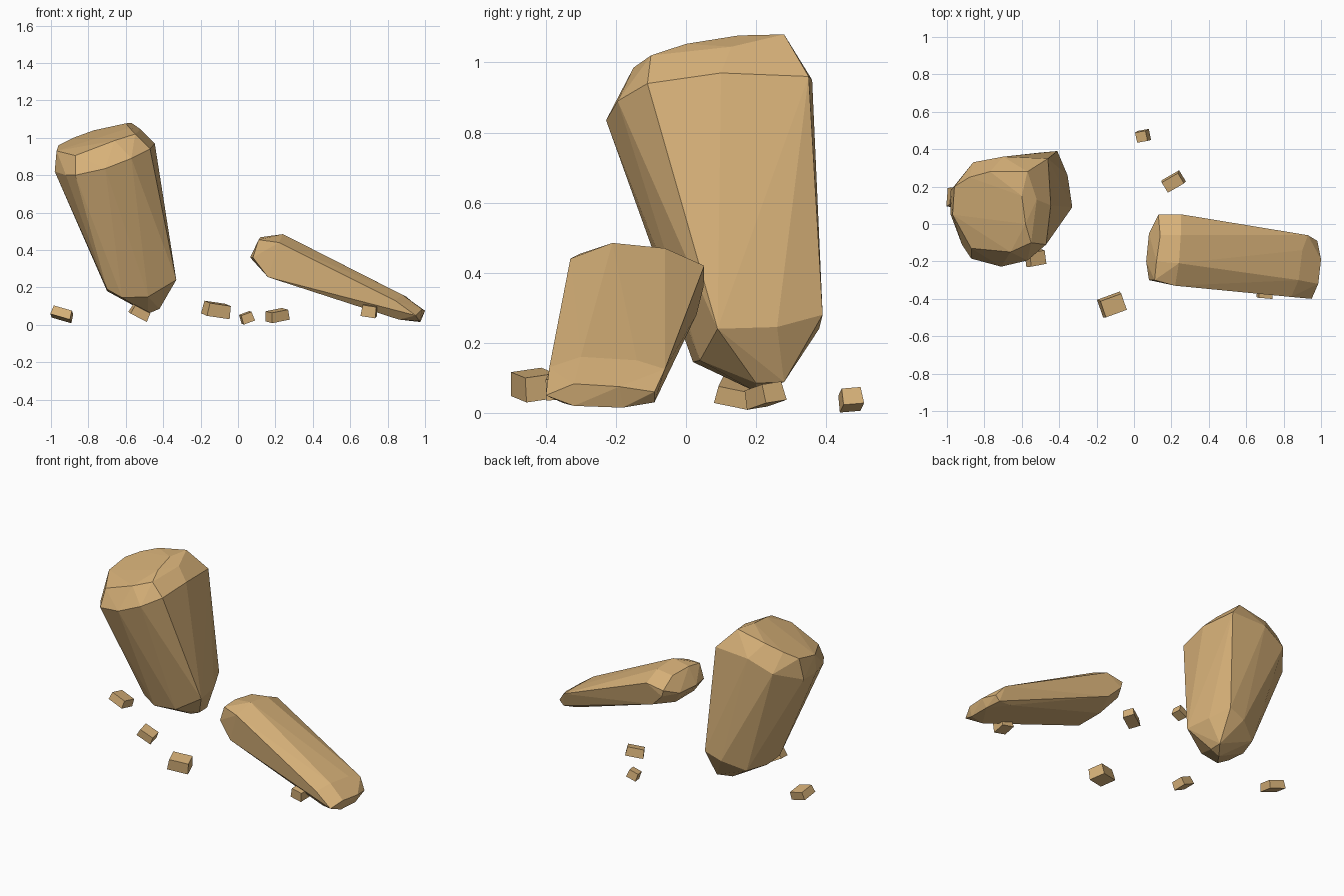
import bpy, bmesh, math
from mathutils import Euler, Vector

stone = bpy.data.materials.new("sandstone")
stone.diffuse_color = (0.68, 0.44, 0.19, 1)


def finish(name, bm):
    me = bpy.data.meshes.new(name)
    bmesh.ops.recalc_face_normals(bm, faces=bm.faces)
    bm.to_mesh(me)
    bm.free()
    me.materials.append(stone)
    ob = bpy.data.objects.new(name, me)
    bpy.context.collection.objects.link(ob)
    return ob


def boulder(name, pts):
    """Flat-faceted rock: convex hull of its corner points."""
    bm = bmesh.new()
    for p in pts:
        bm.verts.new(p)
    res = bmesh.ops.convex_hull(bm, input=bm.verts)
    loose = [v for v in bm.verts if not v.link_faces]
    bmesh.ops.delete(bm, geom=loose, context='VERTS')
    bmesh.ops.dissolve_limit(bm, angle_limit=math.radians(3),
                             verts=bm.verts, edges=bm.edges)
    return finish(name, bm)


def pebble(name, loc, size, rot):
    """Small chipped block with a slightly tapered top."""
    bm = bmesh.new()
    bmesh.ops.create_cube(bm, size=1)
    r = Euler([math.radians(a) for a in rot]).to_matrix()
    for v in bm.verts:
        k = 0.92 if v.co.z > 0 else 1.0
        p = Vector((v.co.x * size[0] * k, v.co.y * size[1] * k, v.co.z * size[2]))
        v.co = r @ p + Vector(loc)
    return finish(name, bm)


# Tall leaning rock
boulder("tall_rock", [
    # crown
    (-0.57, 0.28, 1.08), (-0.77, 0.28, 1.04), (-0.88, 0.25, 1.0), (-0.96, 0.20, 0.96),
    (-0.60, 0.15, 1.077), (-0.52, 0.13, 1.045), (-0.55, -0.10, 1.02),
    (-0.66, -0.15, 0.985), (-0.87, -0.13, 0.905), (-0.97, 0.05, 0.93),
    (-0.58, 0.0, 1.053),
    # shoulder
    (-0.47, -0.11, 0.94), (-0.57, -0.195, 0.89), (-0.71, -0.228, 0.835),
    (-0.87, -0.185, 0.80), (-0.92, -0.11, 0.80), (-0.98, 0.05, 0.82),
    (-0.98, 0.18, 0.82), (-0.86, 0.33, 0.88), (-0.70, 0.36, 0.95),
    (-0.46, 0.35, 0.96), (-0.445, 0.10, 0.97),
    # foot
    (-0.33, 0.09, 0.24), (-0.355, 0.26, 0.245), (-0.41, 0.39, 0.28),
    (-0.52, 0.38, 0.24), (-0.65, 0.30, 0.18), (-0.70, 0.16, 0.18), (-0.70, 0.03, 0.19),
    (-0.62, 0.02, 0.145), (-0.48, 0.04, 0.15), (-0.54, 0.12, 0.10),
    (-0.42, 0.20, 0.085), (-0.42, 0.28, 0.088), (-0.48, 0.20, 0.06),
])

# Fallen slab
boulder("fallen_slab", [
    # raised end
    (0.11, -0.30, 0.455), (0.22, -0.33, 0.44), (0.12, -0.20, 0.468), (0.24, -0.21, 0.485),
    (0.14, -0.06, 0.455), (0.25, -0.06, 0.47), (0.13, 0.05, 0.40), (0.25, 0.052, 0.42),
    (0.065, -0.20, 0.36), (0.08, -0.30, 0.36), (0.08, -0.05, 0.36), (0.14, 0.05, 0.36),
    (0.16, -0.31, 0.255), (0.16, -0.12, 0.255), (0.22, 0.03, 0.28),
    # low end
    (0.84, -0.39, 0.13), (0.88, -0.30, 0.16), (0.90, -0.14, 0.15), (0.93, -0.06, 0.125),
    (0.95, -0.40, 0.05), (0.985, -0.32, 0.083), (1.0, -0.19, 0.075), (0.98, -0.09, 0.06),
    (0.975, -0.18, 0.015), (0.97, -0.32, 0.02), (0.86, -0.35, 0.028),
    (0.95, -0.09, 0.03), (0.86, -0.10, 0.04),
])

# Scattered pebbles: location, size, rotation
pebbles = [
    ((-0.94, 0.14, 0.057), (0.11, 0.10, 0.05), (-12, 16, -8)),
    ((-0.525, -0.183, 0.065), (0.10, 0.08, 0.05), (8, 27, 11)),
    ((-0.115, -0.433, 0.08), (0.13, 0.10, 0.07), (8, 8, 20)),
    ((0.047, 0.47, 0.038), (0.065, 0.06, 0.05), (5, -20, 10)),
    ((0.21, 0.225, 0.05), (0.11, 0.07, 0.055), (8, -10, 30)),
    ((0.703, -0.353, 0.075), (0.08, 0.09, 0.06), (6, 9, -5)),
]
for i, (loc, size, rot) in enumerate(pebbles, 1):
    pebble(f"pebble_{i}", loc, size, rot)
